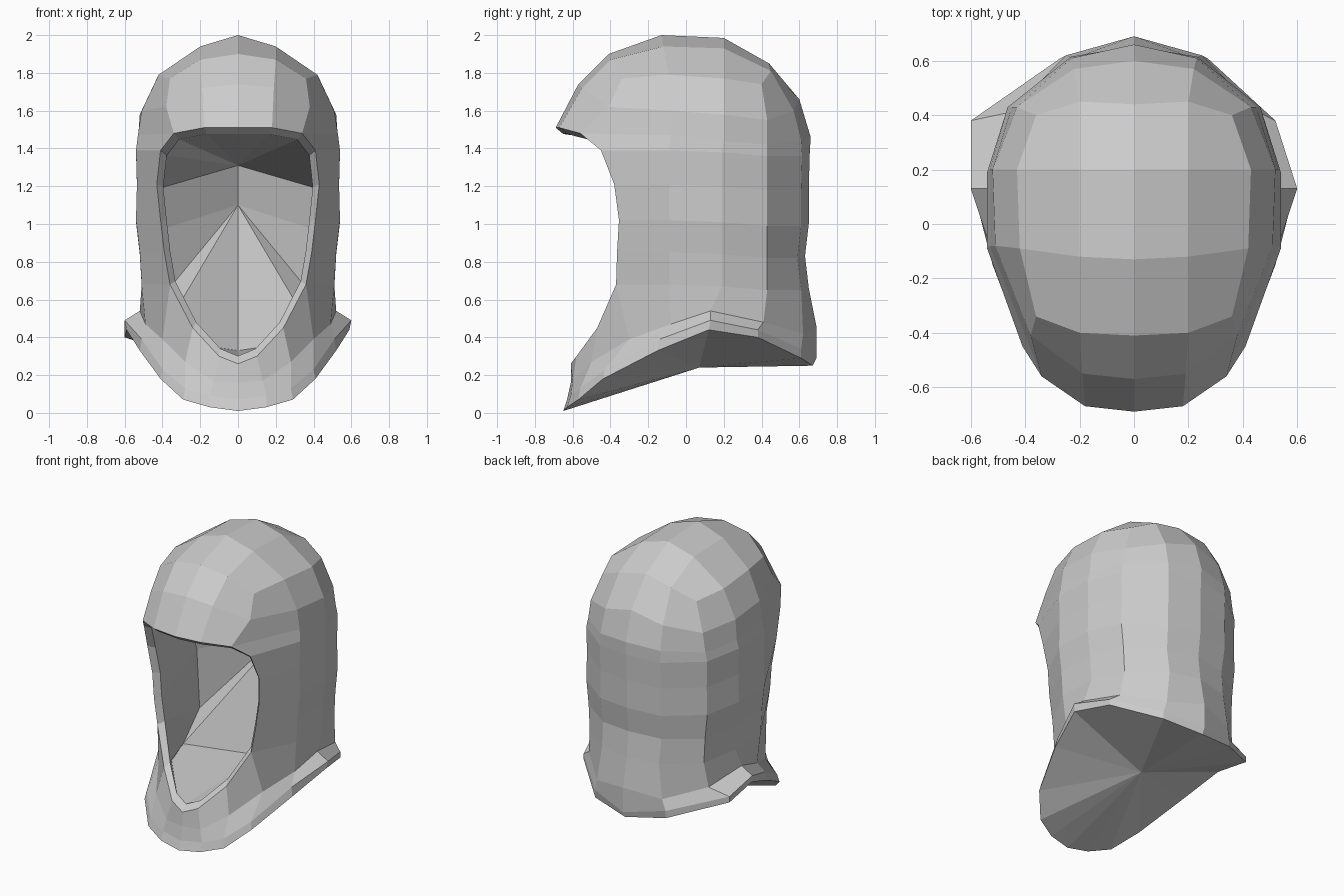
import bpy
import bmesh
from mathutils import Matrix, Vector

cube = bpy.data.objects.get("Cube")
if cube:
    bpy.data.objects.remove(cube)

bm = bmesh.new()


def points(coords):
    """Turn a short list of positions into mesh vertices."""
    return [bm.verts.new(p) for p in coords]


def strip(upper, lower):
    """Join two rows of the same length with quads."""
    for i in range(len(upper) - 1):
        bm.faces.new((upper[i], upper[i + 1], lower[i + 1], lower[i]))


def fan(chain, tip):
    """Join a chain of vertices to one tip with triangles."""
    for a, b in zip(chain, chain[1:]):
        bm.faces.new((a, b, tip))


# Crown rings, each from the front centre round the side to the back centre
crown = points([(0, -.41, 1.9), (.2, -.4, 1.87), (.36, -.34, 1.77), (.42, -.09, 1.79),
                (.43, .2, 1.77), (.36, .4, 1.74), (.2, .45, 1.81), (0, .44, 1.85)])
brow = points([(0, -.57, 1.74), (.19, -.55, 1.72), (.38, -.41, 1.62), (.51, -.08, 1.6),
               (.52, .2, 1.58), (.43, .43, 1.55), (.22, .57, 1.6), (0, .6, 1.66)])
brim = points([(0, -.69, 1.51), (.18, -.67, 1.51), (.34, -.56, 1.48), (.53, -.08, 1.47),
               (.53, .2, 1.44), (.45, .43, 1.42), (.23, .61, 1.44), (0, .66, 1.46)])
strip(crown, brow)
strip(brow, brim)

# Top patch closing the crown
ridge_front = points([(0, -.13, 2), (.2, -.12, 1.94)]) + [crown[3]]
ridge_back = points([(0, .2, 1.985), (.2, .2, 1.93)]) + [crown[4]]
strip(crown[:3], ridge_front)
strip(ridge_front, ridge_back)
strip(ridge_back, [crown[7], crown[6], crown[5]])

# Side and back wall: height, opening edge x and y, side width, back depth
wall = [brim[2:]]
for z, edge_x, edge_y, width, back in [
        (1.39, .41, -.45, .54, .655), (1.21, .43, -.38, .535, .65),
        (1.02, .41, -.355, .54, .65), (.85, .39, -.365, .52, .63),
        (.68, .36, -.37, .51, .65)]:
    row = points([(edge_x, edge_y, z), (width, -.09, z), (width, .19, z - .01),
                  (width * .86, .43, z - .03), (width * .43, back - .04, z - .03),
                  (0, back, z - .02)])
    strip(wall[-1], row)
    wall.append(row)

# Collar and hem
throat = points([(0, -.61, .26), (.1, -.58, .3), (.24, -.47, .45)])
collar = points([(0, -.61, .16), (.13, -.6, .17), (.28, -.5, .27), (.4, -.3, .39),
                 (.49, -.08, .47), (.52, .13, .54), (.46, .41, .48), (.25, .62, .42),
                 (0, .69, .46)])
hem_top = points([(0, -.63, .07), (.15, -.61, .09), (.28, -.56, .13), (.4, -.43, .23),
                  (.51, -.14, .39), (.6, .13, .49), (.52, .38, .44), (.27, .61, .34),
                  (0, .69, .29)])
hem_bottom = points([(0, -.65, .01), (.15, -.63, .03), (.29, -.57, .07), (.41, -.44, .18),
                     (.52, -.15, .33), (.59, .12, .44), (.52, .38, .4), (.27, .61, .29),
                     (0, .67, .25)])
strip(throat + wall[-1], collar)
strip(collar, hem_top)
strip(hem_top, hem_bottom)

# Underside closed by a shallow fan
fan(hem_bottom, bm.verts.new((0, .07, .24)))

# Lip of the face opening, drawn slightly inwards
rim = brim[:2] + [row[0] for row in wall] + throat[::-1]
lip = points([(v.co.x * .92, v.co.y + .04, .95 + (v.co.z - .95) * .94) for v in rim])
strip(rim, lip)

# Lining: corner column and back centre column, from top to floor
corner = points([(.48, .15, 1.17), (.47, .22, .95), (.47, .25, .53), (.42, 0, .39)])
back_top, back_mid, back_floor = points([(0, .5, 1.31), (0, .52, 1.1), (0, .24, .33)])
floor_side = bm.verts.new((.37, -.2, .36))

# Lining ceiling and back
fan(lip[:4] + corner[:1], back_top)
bm.faces.new((corner[0], corner[1], back_mid, back_top))
fan(corner[1:] + [back_floor], back_mid)

# Lining sides, stepping down the lip beside the corner column
fan(lip[3:5], corner[0])
strip(lip[4:6], corner[:2])
fan(lip[5:7], corner[1])
strip(lip[6:9], corner[1:])

# Lining floor
fan([lip[9], lip[8], corner[3]], floor_side)
bm.faces.new((lip[9], lip[10], back_floor, corner[3], floor_side))

# Mirror the half and weld the centre seam
bmesh.ops.mirror(bm, geom=bm.verts[:] + bm.edges[:] + bm.faces[:],
                 matrix=Matrix.Identity(4), merge_dist=.001, axis='X')
bmesh.ops.remove_doubles(bm, verts=bm.verts[:], dist=.001)

# Hem corner pulled out on the right shoulder
shoulder = Vector((-.52, .38, .42))
for v in bm.verts:
    if (v.co - shoulder).length < .04:
        v.co.x = -.6
bmesh.ops.recalc_face_normals(bm, faces=bm.faces[:])

mesh = bpy.data.meshes.new("hood")
bm.to_mesh(mesh)
bm.free()
hood = bpy.data.objects.new("hood", mesh)
bpy.context.collection.objects.link(hood)

# Plain cloth colour
cloth = bpy.data.materials.new("grey_cloth")
cloth.use_nodes = True
grey = (.6, .6, .6, 1)
cloth.diffuse_color = grey
cloth.node_tree.nodes["Principled BSDF"].inputs["Base Color"].default_value = grey
mesh.materials.append(cloth)
